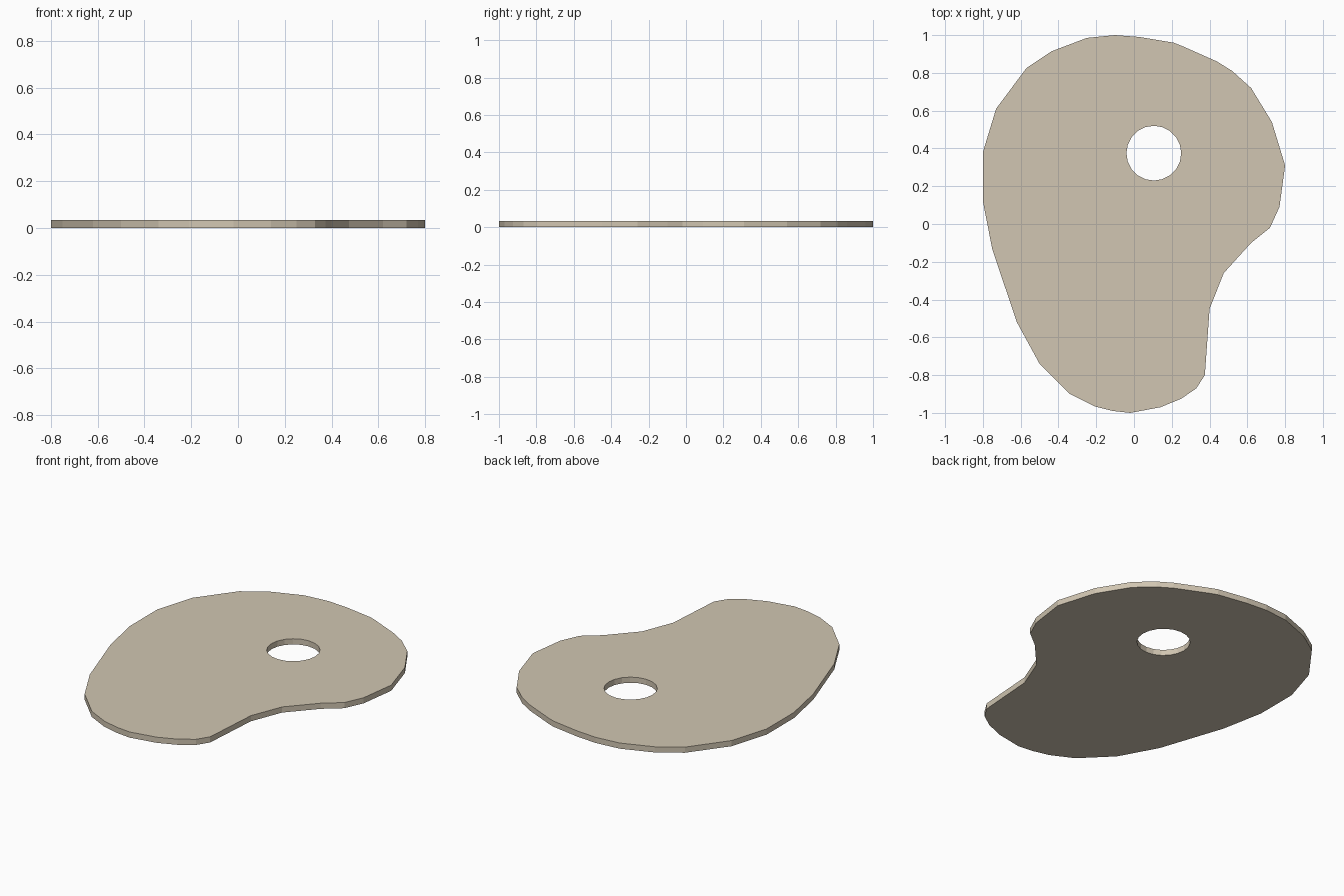
import bpy, bmesh, math

if "Cube" in bpy.data.objects:
    bpy.data.objects.remove(bpy.data.objects["Cube"])

THICK = 0.034

# Palette outline, clockwise from the top
OUTLINE = [
    (-0.10, 1.0), (0.03, 0.99), (0.21, 0.96), (0.26, 0.94), (0.44, 0.86),
    (0.52, 0.81), (0.62, 0.72), (0.73, 0.54), (0.80, 0.31), (0.77, 0.09),
    (0.72, -0.02), (0.62, -0.10), (0.475, -0.26), (0.40, -0.45),
    (0.375, -0.80), (0.33, -0.87), (0.25, -0.925), (0.14, -0.97),
    (-0.02, -1.0), (-0.11, -0.99), (-0.21, -0.965), (-0.34, -0.90),
    (-0.50, -0.74), (-0.62, -0.52), (-0.75, -0.135), (-0.80, 0.12),
    (-0.80, 0.38), (-0.73, 0.61), (-0.57, 0.825), (-0.435, 0.915),
    (-0.25, 0.985),
]

# Round thumb hole
SIDES = 20
HOLE = [(0.105 + 0.145 * math.cos(2 * math.pi * i / SIDES),
         0.375 + 0.145 * math.sin(2 * math.pi * i / SIDES)) for i in range(SIDES)]


def add_loop(bm, points):
    verts = [bm.verts.new((x, y, 0)) for x, y in points]
    return [bm.edges.new((v, verts[(i + 1) % len(verts)])) for i, v in enumerate(verts)]


# Flat sheet with the hole, then extruded to a board
bm = bmesh.new()
edges = add_loop(bm, OUTLINE) + add_loop(bm, HOLE)
bmesh.ops.triangle_fill(bm, edges=edges, use_beauty=True, use_dissolve=False,
                        normal=(0, 0, 1))
geo = bmesh.ops.extrude_face_region(bm, geom=bm.faces[:], use_keep_orig=True)["geom"]
for v in geo:
    if isinstance(v, bmesh.types.BMVert):
        v.co.z = THICK
bmesh.ops.recalc_face_normals(bm, faces=bm.faces[:])

mesh = bpy.data.meshes.new("paint_palette")
bm.to_mesh(mesh)
bm.free()
board = bpy.data.objects.new("paint_palette", mesh)
bpy.context.collection.objects.link(board)

# Single pale beige colour
mat = bpy.data.materials.new("pale beige wood")
mat.diffuse_color = (0.64, 0.565, 0.445, 1)
mat.use_nodes = True
mat.node_tree.nodes["Principled BSDF"].inputs["Base Color"].default_value = mat.diffuse_color
mesh.materials.append(mat)
